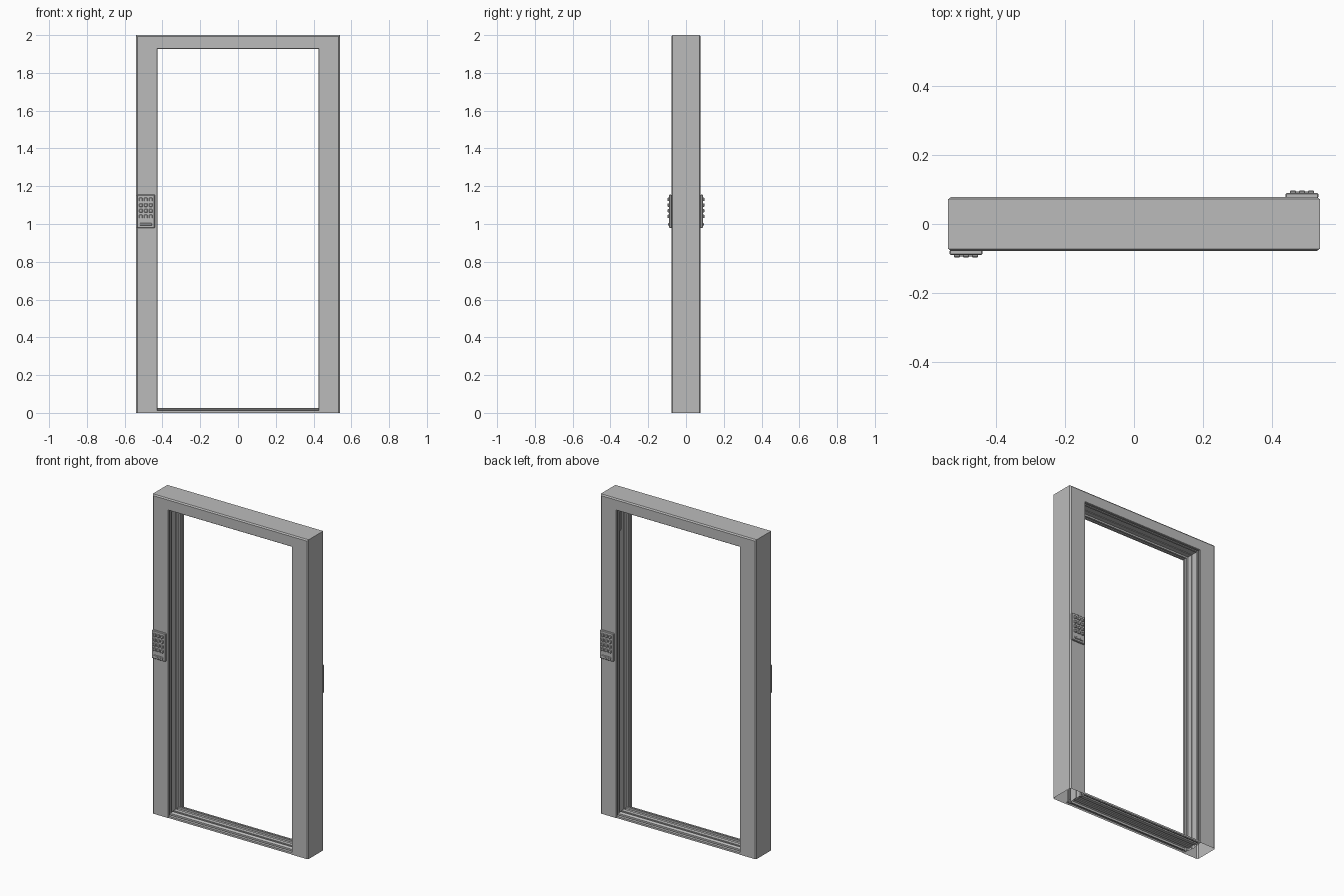
import bpy, bmesh
from math import pi
from mathutils import Matrix, Vector

cube = bpy.data.objects.get("Cube")
if cube:
    bpy.data.objects.remove(cube, do_unlink=True)

grey = bpy.data.materials.new("plain grey")
grey.use_nodes = True
grey.diffuse_color = (0.5, 0.5, 0.5, 1)
grey.node_tree.nodes["Principled BSDF"].inputs["Base Color"].default_value = (0.5, 0.5, 0.5, 1)


def finish(name, bm):
    bmesh.ops.recalc_face_normals(bm, faces=bm.faces)
    mesh = bpy.data.meshes.new(name)
    bm.to_mesh(mesh)
    bm.free()
    mesh.materials.append(grey)
    obj = bpy.data.objects.new(name, mesh)
    bpy.context.collection.objects.link(obj)
    return obj


def loft(name, rows, closed):
    """Join matching rows of points with quads."""
    bm = bmesh.new()
    rings = [[bm.verts.new(p) for p in row] for row in rows]
    n = len(rings[0])
    for a, b in zip(rings, rings[1:]):
        for i in range(n if closed else n - 1):
            j = (i + 1) % n
            bm.faces.new((a[i], a[j], b[j], b[i]))
    return finish(name, bm)


def add_box(bm, centre, size, bevel=0):
    m = Matrix.Translation(centre) @ Matrix.Diagonal((*size, 1))
    verts = bmesh.ops.create_cube(bm, size=1, matrix=m)["verts"]
    if bevel:
        edges = list({e for v in verts for e in v.link_edges})
        bmesh.ops.bevel(bm, geom=edges, offset=bevel, segments=1, affect='EDGES')


def mirrored(half):
    """Complete a (value, y) half profile running from the front to the middle."""
    return half + [(v, -y) for v, y in reversed(half)]


# Door frame: one section swept up, over and down, hollow underneath
HALF, TOP, JAMB, LINTEL = 0.54, 2.0, 0.11, 0.07
inner = mirrored([(0, -0.078), (-0.003, -0.074), (-0.003, -0.062), (0.006, -0.062),
                  (0.006, -0.054), (-0.003, -0.054), (-0.003, -0.042), (0.008, -0.042),
                  (0.008, -0.012), (0.012, -0.012)])
outer = [(0.008, 0.078), (0, 0.072), (0, -0.072), (0.008, -0.078)]
section = [(HALF - JAMB + d, TOP - LINTEL + d, y) for d, y in inner]
section += [(HALF - d, TOP - d, y) for d, y in outer]
stations = [(-1, 0), (-1, 1), (1, 1), (1, 0)]
loft("door_frame", [[(s * w, y, k * h) for w, h, y in section] for s, k in stations], True)

# Ribbed threshold between the jambs
ribs = mirrored([(0, -0.076), (0.012, -0.076), (0.014, -0.062), (0.007, -0.062),
                 (0.007, -0.054), (0.02, -0.054), (0.025, -0.042), (0.025, -0.034),
                 (0.014, -0.034), (0.014, -0.012), (0.02, -0.012)])
loft("threshold", [[(x, y, z) for z, y in ribs] for x in (-0.438, 0.438)], False)

# Latch plate in the upper part of the left jamb
bm = bmesh.new()
add_box(bm, (0.434, 0.03, 1.85), (0.008, 0.016, 0.13), 0.002)
finish("latch_plate", bm)


# Keypads, one on each face, half a turn apart
def keypad(side, turn):
    spin = Matrix.Rotation(turn, 4, 'Z')
    cx, cz = -0.488, 1.067

    bm = bmesh.new()
    add_box(bm, (cx, -0.083, cz), (0.095, 0.014, 0.176), 0.003)
    bm.transform(spin)
    finish(side + "_keypad_plate", bm)

    bm = bmesh.new()
    for col in (-1, 0, 1):
        for row in range(4):
            add_box(bm, (cx + col * 0.026, -0.092, 1.04 + row * 0.03), (0.018, 0.01, 0.018), 0.002)
    bm.transform(spin)
    finish(side + "_keypad_buttons", bm)

    bm = bmesh.new()
    add_box(bm, (cx, -0.091, 0.998), (0.064, 0.008, 0.012), 0.002)
    bm.transform(spin)
    finish(side + "_keypad_bar", bm)


keypad("front", 0)
keypad("back", pi)
